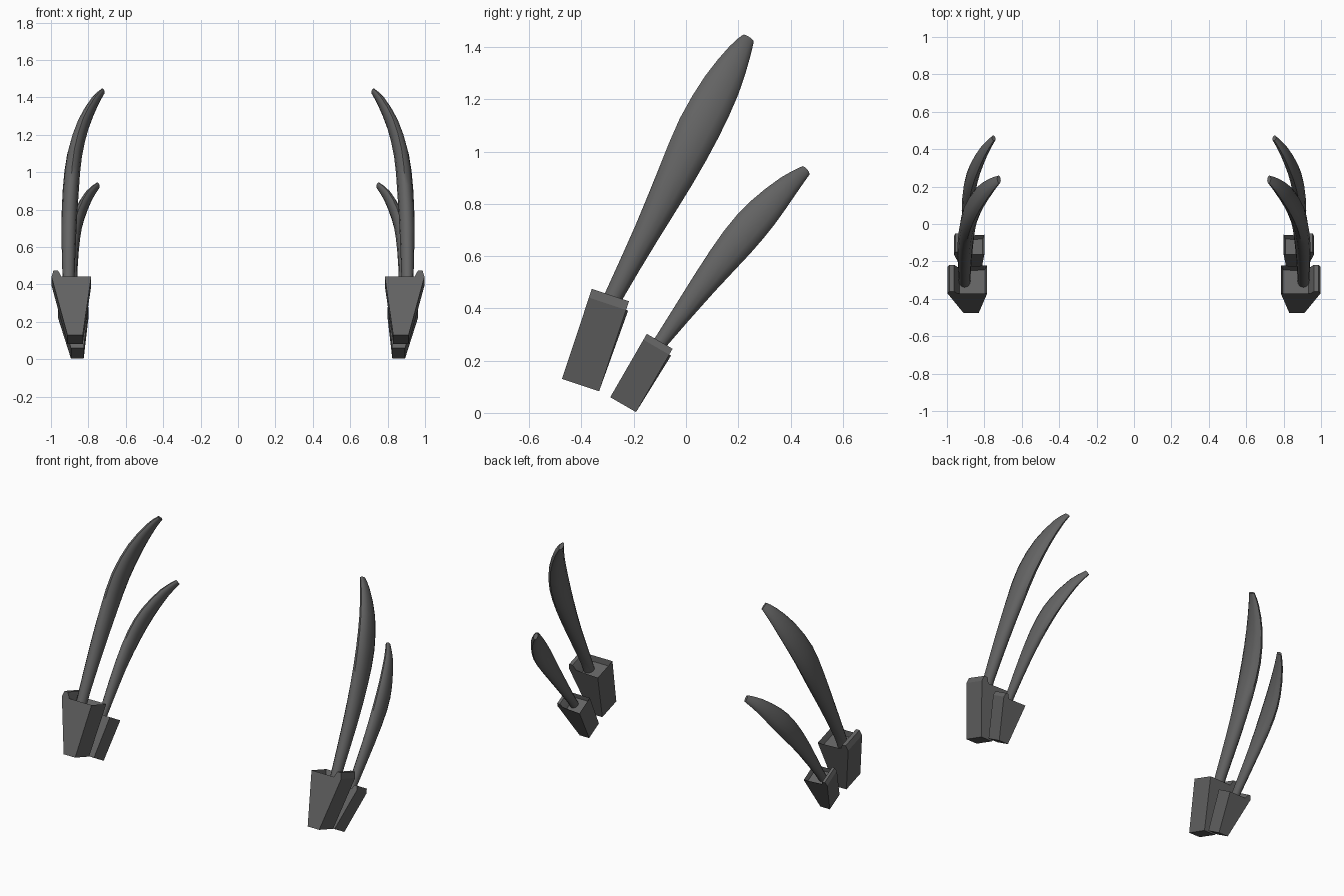
import bpy, bmesh, math
from mathutils import Vector

if "Cube" in bpy.data.objects:
    bpy.data.objects.remove(bpy.data.objects["Cube"])

grey = bpy.data.materials.new("dark grey")
grey.diffuse_color = (0.125, 0.125, 0.125, 1)
grey.use_nodes = True
grey.node_tree.nodes["Principled BSDF"].inputs["Base Color"].default_value = grey.diffuse_color


def finish(bm, name, angle):
    bmesh.ops.recalc_face_normals(bm, faces=bm.faces)
    me = bpy.data.meshes.new(name)
    bm.to_mesh(me)
    bm.free()
    me.materials.append(grey)
    ob = bpy.data.objects.new(name, me)
    bpy.context.collection.objects.link(ob)
    # the other side is a mirror image across x = 0
    ob.modifiers.new("mirror", "MIRROR").use_mirror_merge = False
    bpy.context.view_layer.objects.active = ob
    ob.select_set(True)
    bpy.ops.object.shade_smooth_by_angle(angle=math.radians(angle))
    ob.select_set(False)


def socket(name, start, tilt, length, width, xs, lip):
    """Tapered holder: front outline extruded backwards, with a recessed top."""
    t = math.radians(tilt)
    axis = Vector((0, math.sin(t), math.cos(t)))
    back = Vector((0, math.cos(t), -math.sin(t)))
    in_bot, out_bot, in_top, out_top = xs
    low = length - lip
    outline = [(in_bot, 0), (out_bot, 0), (out_top, low), (out_top - lip * .3, length),
               (out_top - lip, length), (out_top - lip * 1.5, low), (in_top, low)]
    bm = bmesh.new()
    rings = []
    for d in (0, width):
        ring = []
        for x, h in outline:
            jut = 0.008 if d and x == in_top else 0
            ring.append(bm.verts.new(Vector((x, start[0], start[1])) + axis * h + back * (d + jut)))
        rings.append(ring)
    bm.faces.new(rings[0])
    bm.faces.new(rings[1][::-1])
    n = len(outline)
    top = None
    for i in range(n):
        j = (i + 1) % n
        f = bm.faces.new((rings[0][i], rings[1][i], rings[1][j], rings[0][j]))
        if i == 5:
            top = f
    bmesh.ops.recalc_face_normals(bm, faces=bm.faces)
    # shallow recess around the blade root
    bmesh.ops.inset_region(bm, faces=[top], thickness=width * 0.12)
    bmesh.ops.translate(bm, verts=top.verts, vec=-axis * length * 0.1)
    finish(bm, name, 30)


def spline(pts, steps):
    """Catmull-Rom resampling of tuples."""
    p = [Vector(q) for q in pts]
    p = [p[0] * 2 - p[1]] + p + [p[-1] * 2 - p[-2]]
    out = []
    for i in range(1, len(p) - 2):
        a, b, c, d = p[i - 1:i + 3]
        for s in range(steps):
            u = s / steps
            out.append(0.5 * (2 * b + (c - a) * u + (2 * a - 5 * b + 4 * c - d) * u * u
                              + (3 * b - a - 3 * c + d) * u ** 3))
    return out + [p[-2]]


def blade(name, path, sizes, sides=12):
    """Curved blade: oval sections along a path; sizes are (width, thickness)."""
    pts, dims = spline(path, 2), spline([(w, k, 0) for w, k in sizes], 2)
    bm = bmesh.new()
    rings = []
    for i, (p, s) in enumerate(zip(pts, dims)):
        tan = (pts[min(i + 1, len(pts) - 1)] - pts[max(i - 1, 0)]).normalized()
        wide = tan.cross(Vector((1, 0, 0))).normalized()
        thick = wide.cross(tan).normalized()
        rings.append([bm.verts.new(p + wide * math.cos(a) * s[0] / 2 + thick * math.sin(a) * s[1] / 2)
                      for a in (2 * math.pi * k / sides for k in range(sides))])
    for r, q in zip(rings, rings[1:]):
        for k in range(sides):
            m = (k + 1) % sides
            bm.faces.new((r[k], r[m], q[m], q[k]))
    bm.faces.new(rings[0][::-1])
    bm.faces.new(rings[-1])
    finish(bm, name, 50)


# holders
socket("large_socket", (-0.475, 0.13), 18.4, 0.363, 0.15, (0.83, 0.912, 0.785, 0.997), 0.035)
socket("small_socket", (-0.29, 0.06), 30, 0.28, 0.114, (0.825, 0.893, 0.80, 0.963), 0.026)

# blades
blade("large_blade",
      [(.906, -.31, .37), (.906, -.27, .46), (.904, -.15, .69), (.894, -.04, .905), (.874, .05, 1.09),
       (.827, .137, 1.255), (.764, .205, 1.38), (.722, .238, 1.433)],
      [(.07, .064), (.072, .066), (.102, .08), (.142, .086), (.165, .08), (.145, .066), (.09, .045), (.05, .024)])
blade("small_blade",
      [(.887, -.14, .21), (.887, -.09, .28), (.889, .07, .495), (.877, .197, .655), (.85, .292, .765),
       (.80, .392, .87), (.75, .459, .928)],
      [(.055, .05), (.056, .052), (.10, .064), (.133, .068), (.128, .06), (.085, .045), (.042, .024)])
